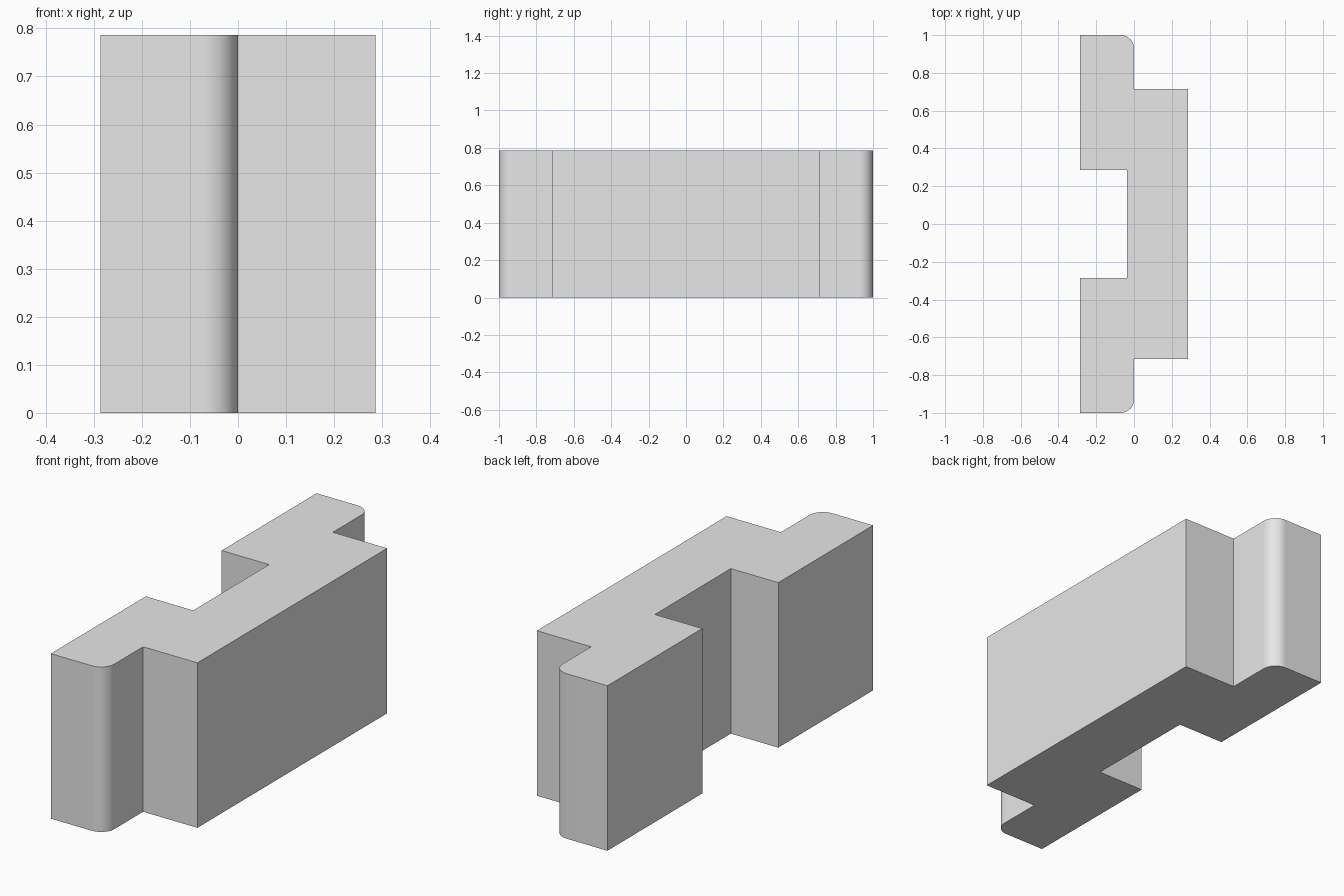
import bpy
import bmesh
import math

cube = bpy.data.objects.get("Cube")
if cube:
    bpy.data.objects.remove(cube, do_unlink=True)

HEIGHT = 0.786
HALF_W = 0.286      # half width in x
SHOULDER = 0.714    # half length of the raised block
RECESS = 0.286      # half length of the rear notch
NOTCH_X = -0.036    # floor of the rear notch
FILLET = 0.071

# Plain grey material
grey = bpy.data.materials.new("light_grey")
grey.use_nodes = True
colour = (0.8, 0.8, 0.8, 1)
grey.diffuse_color = colour
grey.node_tree.nodes["Principled BSDF"].inputs["Base Color"].default_value = colour

# Half of the stepped outline, mirrored across y = 0
half = [(HALF_W, SHOULDER), (0, SHOULDER), (0, 1), (-HALF_W, 1),
        (-HALF_W, RECESS), (NOTCH_X, RECESS)]
outline = half + [(x, -y) for x, y in reversed(half)]

# Extrude the outline upward
bm = bmesh.new()
base = bm.faces.new([bm.verts.new((x, y, 0)) for x, y in outline])
extruded = bmesh.ops.extrude_face_region(bm, geom=[base], use_keep_orig=True)
top = [g for g in extruded["geom"] if isinstance(g, bmesh.types.BMVert)]
bmesh.ops.translate(bm, verts=top, vec=(0, 0, HEIGHT))

# Round the two outer vertical corners
corners = [e for e in bm.edges
           if all(abs(v.co.x) < 0.001 and abs(v.co.y) > 0.99 for v in e.verts)]
bmesh.ops.bevel(bm, geom=corners, offset=FILLET, segments=10,
                profile=0.5, affect='EDGES')
bmesh.ops.recalc_face_normals(bm, faces=bm.faces)

mesh = bpy.data.meshes.new("stepped_block")
bm.to_mesh(mesh)
bm.free()
mesh.materials.append(grey)
block = bpy.data.objects.new("stepped_block", mesh)
bpy.context.collection.objects.link(block)

# Smooth fillets, crisp corners, flat large faces
bpy.ops.object.select_all(action='DESELECT')
block.select_set(True)
bpy.context.view_layer.objects.active = block
bpy.ops.object.shade_smooth_by_angle(angle=math.radians(30))
weighted = block.modifiers.new("flat_faces", 'WEIGHTED_NORMAL')
weighted.keep_sharp = True
